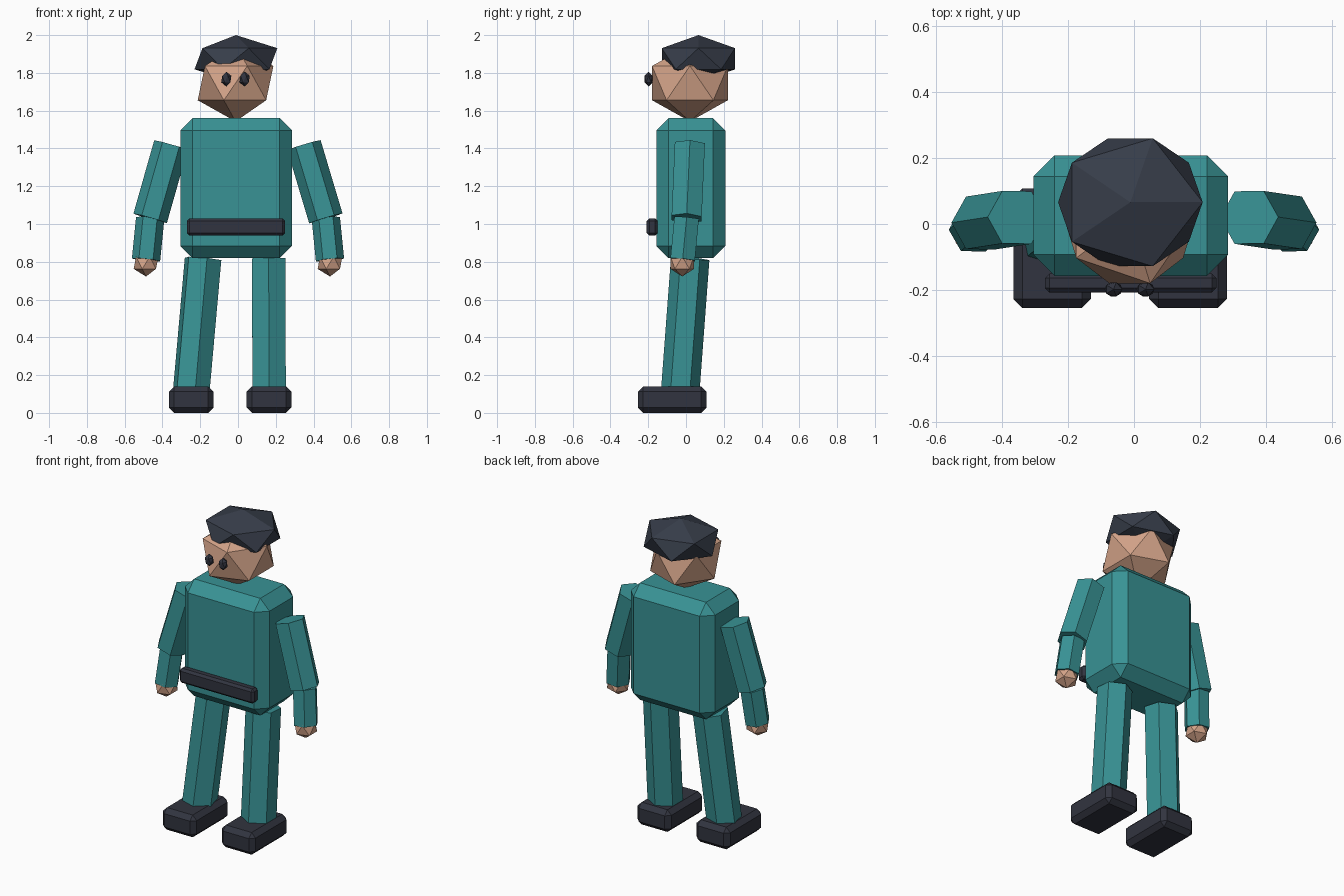
import bpy
import bmesh
from math import cos, sin, radians
from mathutils import Matrix, Vector

cube = bpy.data.objects.get("Cube")
if cube:
    bpy.data.objects.remove(cube, do_unlink=True)


def material(name, rgb):
    m = bpy.data.materials.new(name)
    m.use_nodes = True
    color = (*rgb, 1)
    m.diffuse_color = color
    bsdf = next(n for n in m.node_tree.nodes if n.type == "BSDF_PRINCIPLED")
    bsdf.inputs["Base Color"].default_value = color
    return m


TEAL = material("teal cloth", (0.04, 0.29, 0.30))
SKIN = material("skin", (0.66, 0.37, 0.25))
HAIR = material("dark slate hair", (0.038, 0.047, 0.068))
DARK = material("dark leather", (0.031, 0.034, 0.05))


def finish(name, bm, mat):
    bmesh.ops.recalc_face_normals(bm, faces=bm.faces)
    mesh = bpy.data.meshes.new(name)
    bm.to_mesh(mesh)
    bm.free()
    mesh.materials.append(mat)
    obj = bpy.data.objects.new(name, mesh)
    bpy.context.collection.objects.link(obj)
    return obj


def box(name, low, high, bevel, mat):
    """Chamfered box between two corners."""
    low, high = Vector(low), Vector(high)
    bm = bmesh.new()
    place = Matrix.Translation((low + high) / 2) @ Matrix.Diagonal((*(high - low), 1))
    bmesh.ops.create_cube(bm, size=1, matrix=place)
    bmesh.ops.bevel(bm, geom=bm.edges[:], offset=bevel, segments=1,
                    affect='EDGES', profile=0.5)
    return finish(name, bm, mat)


def gem(name, center, radii, mat):
    """Scaled icosahedron."""
    bm = bmesh.new()
    place = Matrix.Translation(center) @ Matrix.Diagonal((*radii, 1))
    bmesh.ops.create_icosphere(bm, subdivisions=1, radius=1, matrix=place)
    return finish(name, bm, mat)


def limb(name, top, bottom, radius, twist, mat):
    """Six-sided tube; twist turns its first corner away from the x side."""
    top, bottom = Vector(top), Vector(bottom)
    axis = (top - bottom).normalized()
    side = Vector((1, 0, 0))
    side = (side - axis * side.dot(axis)).normalized()
    back = axis.cross(side)
    angles = [radians(60 * k + twist) for k in range(6)]
    ring = [(side * cos(a) + back * sin(a)) * radius for a in angles]
    bm = bmesh.new()
    lower = [bm.verts.new(bottom + p) for p in ring]
    upper = [bm.verts.new(top + p) for p in ring]
    bm.faces.new(lower[::-1])
    bm.faces.new(upper)
    for k in range(6):
        n = (k + 1) % 6
        bm.faces.new((lower[k], lower[n], upper[n], upper[k]))
    return finish(name, bm, mat)


# Body and belt
box("torso", (-0.305, -0.157, 0.82), (0.285, 0.208, 1.56), 0.064, TEAL)
box("belt", (-0.27, -0.208, 0.938), (0.25, -0.15, 1.03), 0.014, DARK)

# Head, hair and eyes
gem("head", (-0.013, 0.021, 1.746), (0.224, 0.236, 0.203), SKIN)
gem("hair", (-0.011, 0.066, 1.875), (0.245, 0.228, 0.125), HAIR)
for side, x in (("right", -0.062), ("left", 0.035)):
    gem(side + "_eye", (x, -0.198, 1.767), (0.03, 0.025, 0.039), DARK)

# Arms and hands
for side, s in (("right", -1), ("left", 1)):
    elbow = (s * 0.465, 0.003, 1.03)
    limb(side + "_upper_arm", (s * 0.352 - 0.003, 0.02, 1.418), elbow, 0.092, 0, TEAL)
    limb(side + "_forearm", elbow, (s * 0.487, -0.018, 0.81), 0.075, 0, TEAL)
    gem(side + "_hand", (s * 0.487, -0.02, 0.795), (0.073,) * 3, SKIN)

# Legs and shoes
for side, hip, ankle, twist in (("right", -0.185, -0.247, 42), ("left", 0.162, 0.165, 30)):
    limb(side + "_leg", (hip, 0.022, 0.815), (ankle, -0.03, 0.12), 0.102, twist, TEAL)
for side, x in (("right", -0.248), ("left", 0.164)):
    box(side + "_shoe", (x - 0.118, -0.255, 0), (x + 0.118, 0.108, 0.14), 0.028, DARK)
